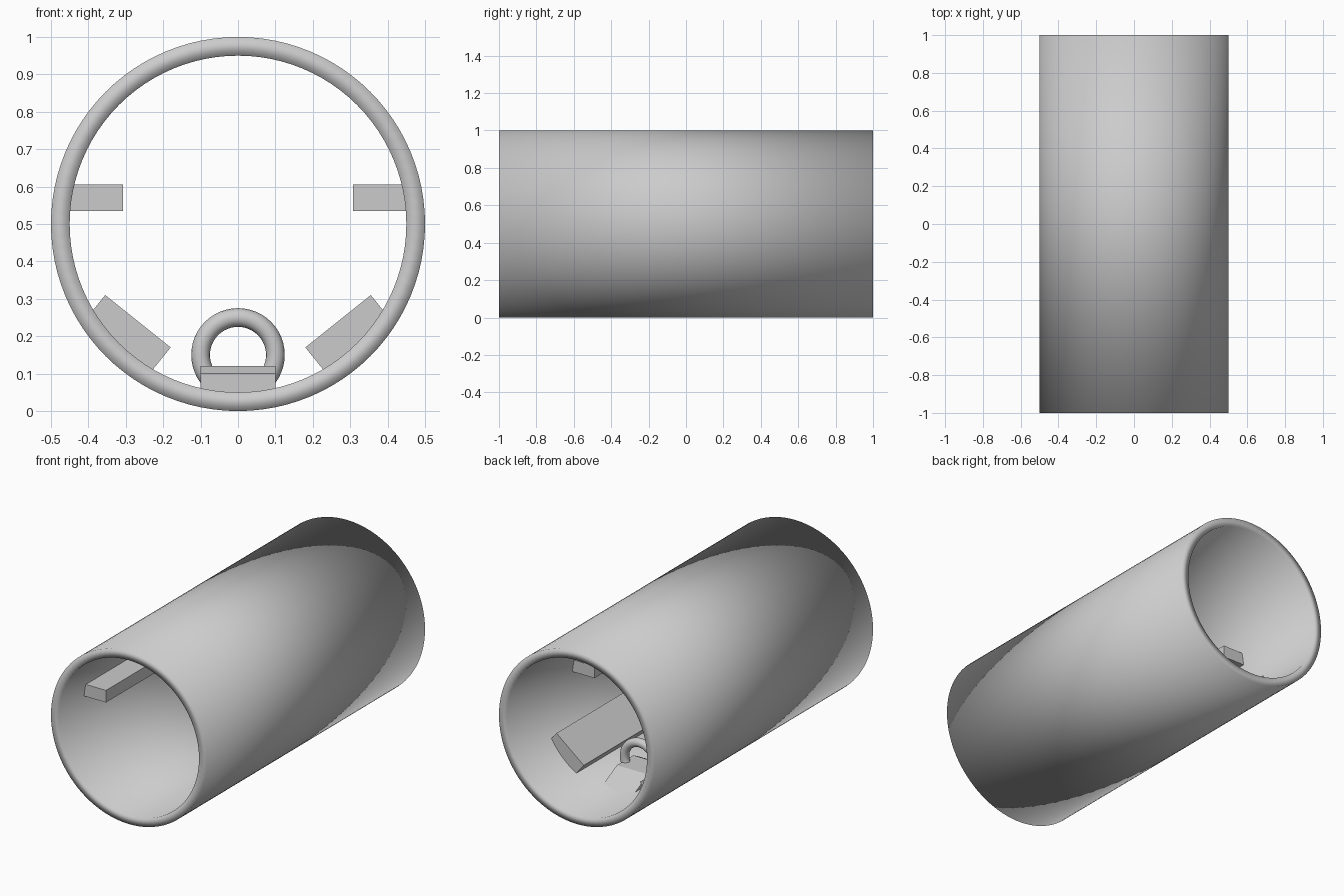
import bpy, bmesh, math
from mathutils import Vector

if "Cube" in bpy.data.objects:
    bpy.data.objects.remove(bpy.data.objects["Cube"])


def make_object(name, bm, smooth=False):
    bmesh.ops.recalc_face_normals(bm, faces=bm.faces)
    mesh = bpy.data.meshes.new(name)
    bm.to_mesh(mesh)
    bm.free()
    for p in mesh.polygons:
        p.use_smooth = smooth
    obj = bpy.data.objects.new(name, mesh)
    bpy.context.collection.objects.link(obj)
    return obj


def prism(name, profile, direction):
    """Extrude a closed profile of 3D points along a direction."""
    bm = bmesh.new()
    face = bm.faces.new([bm.verts.new(p) for p in profile])
    ext = bmesh.ops.extrude_face_region(bm, geom=[face])
    moved = [v for v in ext["geom"] if isinstance(v, bmesh.types.BMVert)]
    bmesh.ops.translate(bm, verts=moved, vec=Vector(direction))
    # the starting face stays in place as the second cap
    if not face.is_valid or len(bm.faces) < len(profile) + 2:
        bm.faces.new(bm.verts[:len(profile)])
    return make_object(name, bm)


# Outer shell: open tube, lathed from its wall section
bm = bmesh.new()
section = [(0.50, -1), (0.50, 1), (0.45, 1), (0.45, -1)]
verts = [bm.verts.new((r, y, 0.5)) for r, y in section]
edges = [bm.edges.new((verts[i], verts[(i + 1) % 4])) for i in range(4)]
bmesh.ops.spin(bm, geom=verts + edges, cent=(0, 0, 0.5), axis=(0, 1, 0),
               angle=math.tau, steps=96)
bmesh.ops.remove_doubles(bm, verts=bm.verts, dist=1e-4)
make_object("tube_shell", bm, smooth=True)

# Mirrored side rails and slanted lower benches, sunk into the wall
for side, s in (("left", -1), ("right", 1)):
    rail = [(0.308, 0.535), (0.47, 0.535), (0.47, 0.605), (0.308, 0.605)]
    prism(side + "_rail", [(s * x, -0.77, z) for x, z in rail], (0, 1.17, 0))
    bench = [(0.355, 0.31), (0.18, 0.17), (0.235, 0.102), (0.41, 0.242)]
    prism(side + "_bench", [(s * x, 0.0, z) for x, z in bench], (0, 0.68, 0))

# Floor console with a sloping back
console = [(0.30, 0.035), (0.63, 0.035), (0.63, 0.05), (0.49, 0.12), (0.34, 0.12), (0.30, 0.10)]
prism("floor_console", [(-0.1, y, z) for y, z in console], (0.2, 0, 0))

# Upright ring on the console
bpy.ops.mesh.primitive_torus_add(major_radius=0.10, minor_radius=0.025,
                                 major_segments=48, minor_segments=16,
                                 location=(0, 0.42, 0.15),
                                 rotation=(math.pi / 2, 0, 0))
ring = bpy.context.object
ring.name = "console_ring"
bpy.ops.object.shade_smooth()
